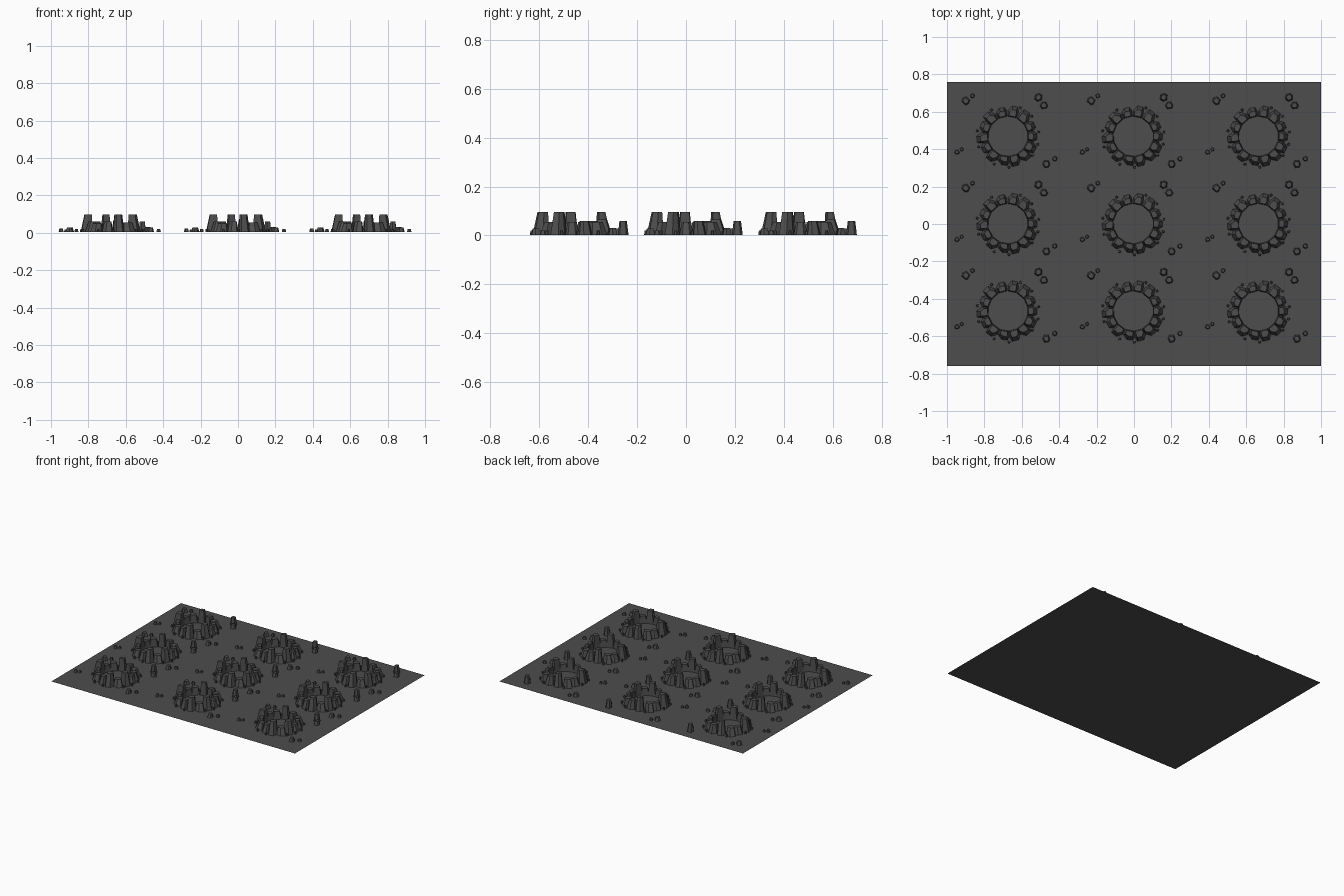
import bpy, bmesh, math, random

if "Cube" in bpy.data.objects:
    bpy.data.objects.remove(bpy.data.objects["Cube"])

random.seed(4)

def material(name, v):
    m = bpy.data.materials.new(name)
    m.diffuse_color = (v, v, v, 1)
    m.use_nodes = True
    m.node_tree.nodes["Principled BSDF"].inputs["Base Color"].default_value = m.diffuse_color
    return m

GROUND = material("dark grey ground", 0.075)
ROCK = material("dark grey rock", 0.075)

def prism(bm, base, top, z0, z1):
    """Tapered rock between two outlines, open underneath."""
    lo = [bm.verts.new((x, y, z0)) for x, y in base]
    hi = [bm.verts.new((x, y, z1)) for x, y in top]
    n = len(lo)
    for i in range(n):
        j = (i + 1) % n
        bm.faces.new((lo[i], lo[j], hi[j], hi[i]))
    bm.faces.new(hi)

def polar(r, a):
    return r * math.cos(a), r * math.sin(a)

def make_mesh(name, bm, mat):
    bmesh.ops.recalc_face_normals(bm, faces=bm.faces)
    me = bpy.data.meshes.new(name)
    bm.to_mesh(me)
    bm.free()
    me.materials.append(mat)
    return me

def place(name, me, loc=(0, 0, 0)):
    ob = bpy.data.objects.new(name, me)
    ob.location = loc
    bpy.context.collection.objects.link(ob)

# ground sheet
bm = bmesh.new()
bm.faces.new([bm.verts.new(p) for p in
              ((-1, -0.76, 0), (1, -0.76, 0), (1, 0.76, 0), (-1, 0.76, 0))])
place("ground", make_mesh("ground", bm, GROUND))

# ring of wedge shaped rocks: (angle in degrees, height)
RING = [(0, .055), (24, .06), (50, .055), (78, .065), (105, .097), (133, .06),
        (158, .055), (183, .097), (208, .06), (233, .05), (260, .06),
        (286, .097), (310, .055), (334, .097)]
bm = bmesh.new()
for deg, h in RING:
    a = math.radians(deg)
    w = math.radians(13 + random.uniform(-1, 1))
    ro = random.uniform(.155, .172)
    sk = random.uniform(-.3, .3) * w
    base = [polar(.107, a - w), polar(.138, a - w * .95), polar(ro, a + sk - w * .45),
            polar(ro, a + sk + w * .45), polar(.138, a + w * .95), polar(.107, a + w)]
    k, rt = .68, ro - .02
    top = [polar(.110, a - w * k), polar(.128, a - w * k), polar(rt, a + sk - w * .35),
           polar(rt, a + sk + w * .35), polar(.128, a + w * k), polar(.110, a + w * k)]
    prism(bm, base, top, .003, h)
ring = make_mesh("rock_ring", bm, ROCK)

# loose stones: x, y, radius, height
LOOSE = [(.163, .208, .024, .06), (.192, .165, .023, .03), (.205, -.148, .023, .028),
         (.25, -.12, .014, .02), (-.225, .19, .023, .028), (-.19, .216, .014, .02),
         (-.272, -.085, .015, .022), (-.247, -.07, .011, .017)]
# pebbles at the foot of the ring
for deg in (8, 40, 66, 122, 170, 200, 244, 272, 322, 345):
    LOOSE.append((*polar(.166, math.radians(deg)), .008, .02))
bm = bmesh.new()
for x, y, r, h in LOOSE:
    t = random.uniform(0, 6)
    ang = [t + i * math.tau / 6 + random.uniform(-.2, .2) for i in range(6)]
    sx, sy = random.uniform(.85, 1), random.uniform(.9, 1.05)
    out = lambda s: [(x + r * s * sx * math.cos(q), y + r * s * sy * math.sin(q)) for q in ang]
    prism(bm, out(1), out(.68), .003, h)
loose = make_mesh("loose_stones", bm, ROCK)

# three by three grid of rock rings
for i in (-1, 0, 1):
    for j in (-1, 0, 1):
        loc = (i * .67 - .004, j * .467 + .002, 0)
        place("rock_ring", ring, loc)
        place("loose_stones", loose, loc)
